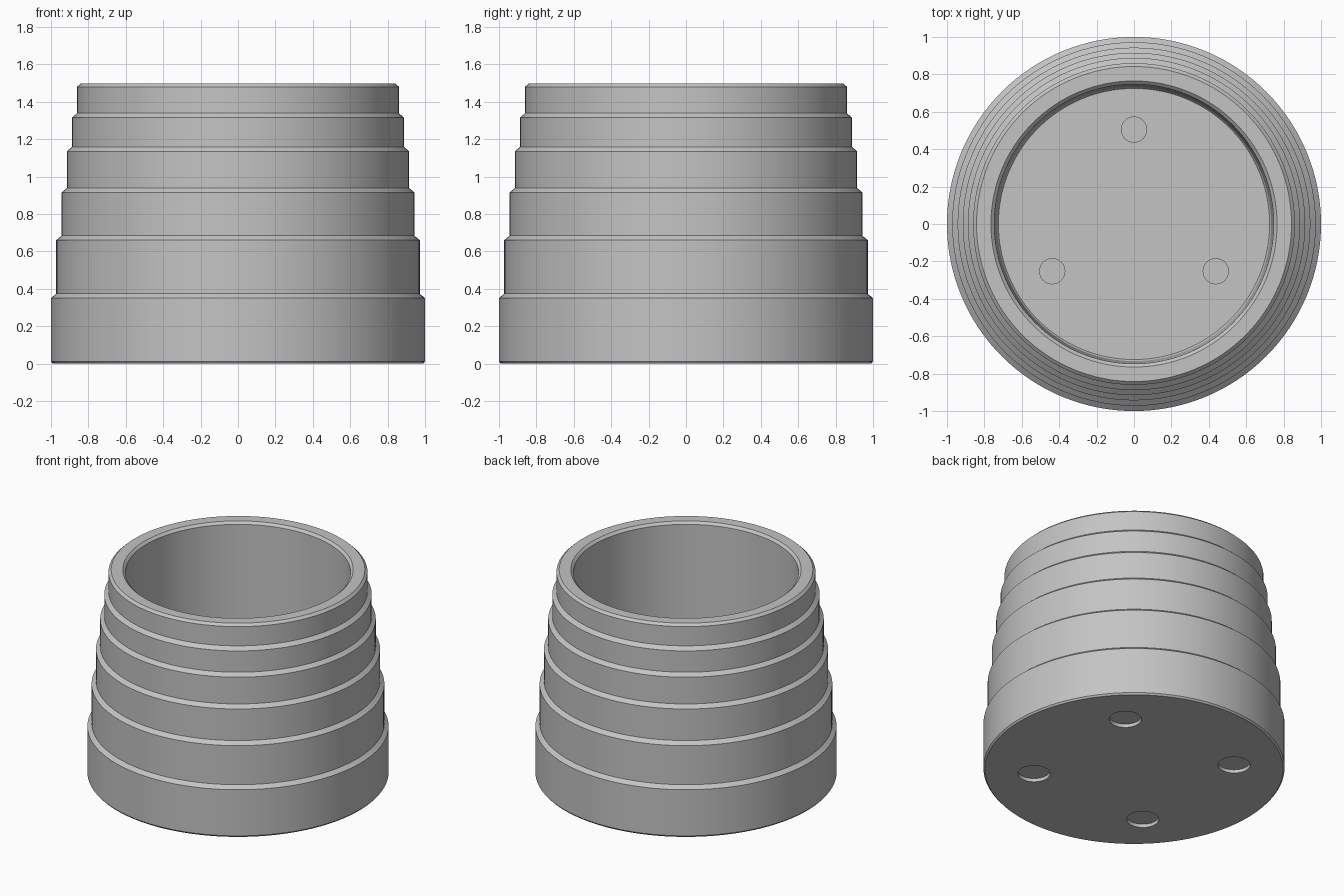
import bpy, bmesh, math
from mathutils import Matrix, Vector

cube = bpy.data.objects.get("Cube")
if cube:
    bpy.data.objects.remove(cube, do_unlink=True)

SEGMENTS = 128
FLOOR_Z = 0.1

grey = bpy.data.materials.new("plain grey")
grey.use_nodes = True
grey.diffuse_color = (0.55, 0.55, 0.55, 1)
grey.node_tree.nodes["Principled BSDF"].inputs["Base Color"].default_value = grey.diffuse_color


def make_object(name, bm):
    bmesh.ops.recalc_face_normals(bm, faces=bm.faces)
    mesh = bpy.data.meshes.new(name)
    bm.to_mesh(mesh)
    bm.free()
    mesh.materials.append(grey)
    obj = bpy.data.objects.new(name, mesh)
    bpy.context.collection.objects.link(obj)
    return obj


def lathe(name, profile):
    """Spin (radius, height) points, running from axis to axis, about z."""
    bm = bmesh.new()
    verts = [bm.verts.new((r, 0, z)) for r, z in profile]
    edges = [bm.edges.new(pair) for pair in zip(verts, verts[1:])]
    bmesh.ops.spin(bm, geom=verts + edges, cent=(0, 0, 0), axis=(0, 0, 1),
                   angle=math.tau, steps=SEGMENTS, use_duplicate=False)
    bmesh.ops.remove_doubles(bm, verts=bm.verts, dist=0.0001)
    return make_object(name, bm)


def disc_ring(name, count, start, distance, radius, z_low, z_high):
    """Equal short cylinders spaced around the axis."""
    bm = bmesh.new()
    for i in range(count):
        angle = math.radians(start) + i * math.tau / count
        centre = Vector((distance * math.cos(angle), distance * math.sin(angle),
                         (z_low + z_high) / 2))
        bmesh.ops.create_cone(bm, cap_ends=True, segments=48, radius1=radius,
                              radius2=radius, depth=z_high - z_low,
                              matrix=Matrix.Translation(centre))
    return make_object(name, bm)


def smooth(obj):
    bpy.ops.object.select_all(action="DESELECT")
    obj.select_set(True)
    bpy.context.view_layer.objects.active = obj
    bpy.ops.object.shade_smooth_by_angle(angle=math.radians(25))


# Stepped outer wall: each tier is a straight band with a chamfer above it
tiers = [(1.0, 0.35), (0.972, 0.66), (0.943, 0.915),
         (0.915, 1.135), (0.888, 1.315), (0.86, 1.48)]
profile = [(0, 0), (0.99, 0), (1.0, 0.012)]
for (radius, top), (next_radius, _) in zip(tiers, tiers[1:]):
    profile += [(radius, top), (next_radius, top + 0.024)]
profile += [tiers[-1], (0.842, 1.497)]

# Rim chamfer, slightly tapered inner wall and floor
profile += [(0.765, 1.497), (0.747, 1.48), (0.733, FLOOR_Z + 0.012),
            (0.725, FLOOR_Z), (0, FLOOR_Z)]
pot = lathe("pot_body", profile)

# Four shallow foot recesses under the base
cutter = disc_ring("foot_recess_cutter", 4, 45, 0.667, 0.107, -0.05, 0.025)
cutter.hide_render = True
cut = pot.modifiers.new("foot recesses", "BOOLEAN")
cut.operation = "DIFFERENCE"
cut.solver = "EXACT"
cut.object = cutter
bpy.context.view_layer.objects.active = pot
bpy.ops.object.modifier_apply(modifier=cut.name)
bpy.data.objects.remove(cutter, do_unlink=True)
smooth(pot)

# Three low round supports on the inside floor
smooth(disc_ring("floor_supports", 3, 90, 0.505, 0.07, FLOOR_Z - 0.01, FLOOR_Z + 0.02))
